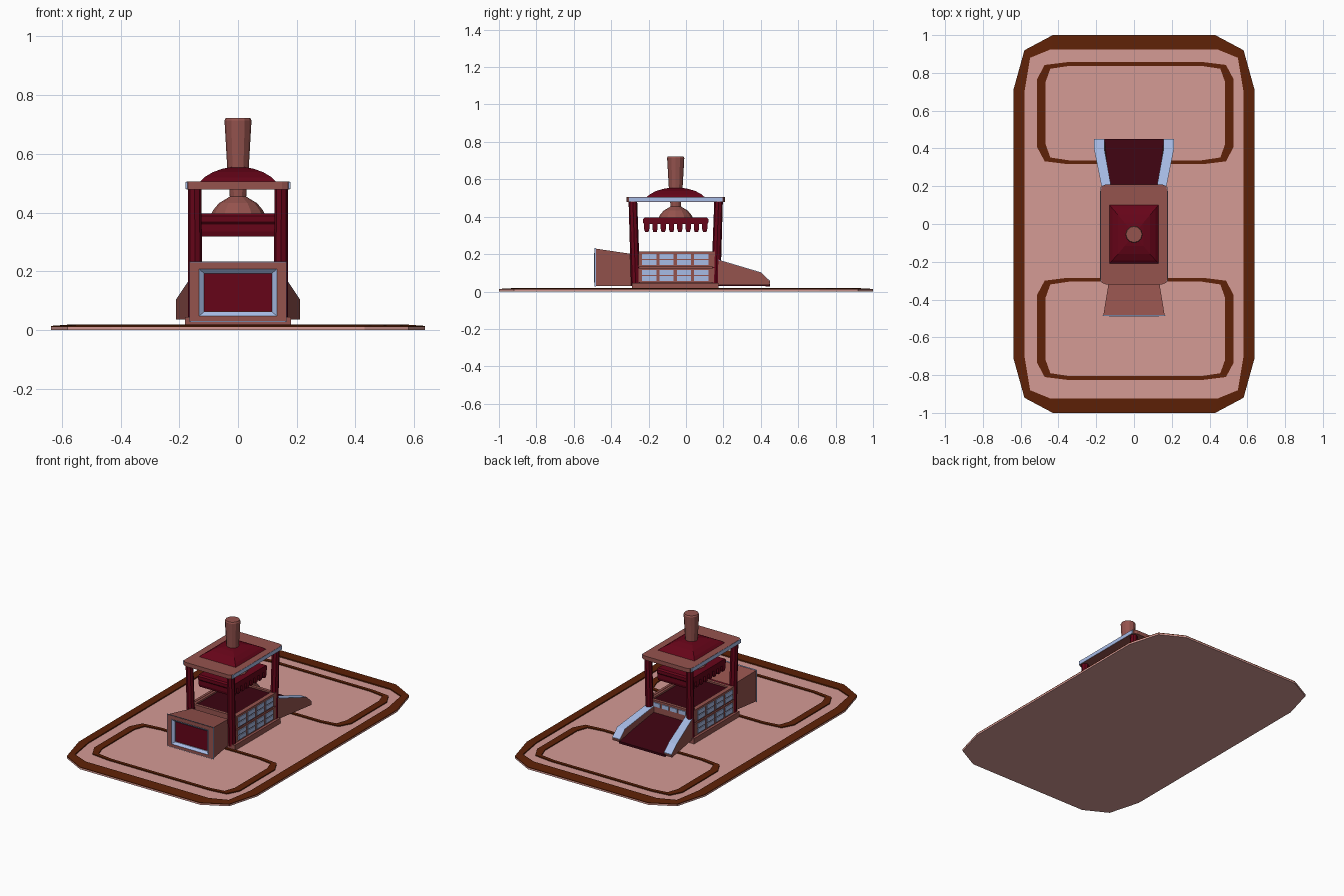
import bpy, math
from mathutils import Vector

if "Cube" in bpy.data.objects:
    bpy.data.objects.remove(bpy.data.objects["Cube"])


def material(name, rgb):
    m = bpy.data.materials.new(name)
    m.diffuse_color = (*[c ** 2.2 for c in rgb], 1)
    m.use_nodes = True
    m.node_tree.nodes["Principled BSDF"].inputs["Base Color"].default_value = m.diffuse_color
    return m


RIM = material("rim_brown", (0.37, 0.15, 0.06))
PINK = material("pink", (0.83, 0.60, 0.58))
CLAY = material("clay", (0.58, 0.33, 0.31))
RED = material("dark_red", (0.40, 0.05, 0.12))
DARK = material("dark_inside", (0.24, 0.04, 0.09))
BLUE = material("pale_blue", (0.65, 0.73, 0.90))
CY = -0.055  # centre of the machine in y


def mesh(name, verts, faces, mat):
    me = bpy.data.meshes.new(name)
    me.from_pydata(verts, [], faces)
    me.materials.append(mat)
    ob = bpy.data.objects.new(name, me)
    bpy.context.collection.objects.link(ob)
    return ob


def loft(name, rings, mat, caps=True, loop=False):
    """Skin equal-sized closed rings, capped or joined end to start."""
    n, k = len(rings[0]), len(rings)
    faces = []
    for r in range(k if loop else k - 1):
        a, b = r * n, ((r + 1) % k) * n
        faces += [(a + i, a + (i + 1) % n, b + (i + 1) % n, b + i) for i in range(n)]
    if caps and not loop:
        faces += [tuple(reversed(range(n))), tuple(range((k - 1) * n, k * n))]
    return mesh(name, [p for r in rings for p in r], faces, mat)


def rect(hx, y0, y1, z):
    return [(-hx, y0, z), (hx, y0, z), (hx, y1, z), (-hx, y1, z)]


def rect_xz(hx, y, z0, z1):
    return [(-hx, y, z0), (hx, y, z0), (hx, y, z1), (-hx, y, z1)]


def circle(x, y, z, r, n):
    return [(x + r * math.cos(2 * math.pi * i / n), y + r * math.sin(2 * math.pi * i / n), z)
            for i in range(n)]


def box(name, x, y, z, mat):
    rings = [[(x[0], y[0], h), (x[1], y[0], h), (x[1], y[1], h), (x[0], y[1], h)] for h in z]
    return loft(name, rings, mat)


def outline(quarter, z, cx=0, cy=0):
    """Mirror a quarter outline (from +x axis side up to +y side) into a full ring."""
    q = quarter
    pts = q + [(-x, y) for x, y in reversed(q)]
    pts += [(-x, -y) for x, y in q] + [(x, -y) for x, y in reversed(q)]
    return [(cx + x, cy + y, z) for x, y in pts]


# Base plate, raised rim and two inlaid loops
outer = [(0.637, 0.715), (0.58, 0.92), (0.43, 1.0)]
inner = [(0.58, 0.70), (0.55, 0.88), (0.44, 0.925)]
loft("base_plate", [outline(outer, 0.0), outline(outer, 0.01), outline(inner, 0.0105)], PINK)
loft("base_rim", [outline(outer, 0.009), outline(outer, 0.014),
                  outline(inner, 0.018), outline(inner, 0.009)], RIM, loop=True)
loop_out = [(0.52, 0.18), (0.48, 0.255), (0.36, 0.27)]
loop_in = [(0.475, 0.165), (0.45, 0.235), (0.35, 0.25)]
for side, cy in (("back", 0.587), ("front", -0.555)):
    loft(side + "_inlay", [outline(loop_out, 0.009, 0.007, cy), outline(loop_out, 0.017, 0.007, cy),
                           outline(loop_in, 0.017, 0.007, cy), outline(loop_in, 0.009, 0.007, cy)],
         RIM, loop=True)

# Foot pad and open bin
box("foot_pad", (-0.18, 0.18), (-0.29, 0.175), (0.01, 0.045), CLAY)
y0, y1 = -0.255, 0.165
loft("bin_walls", [rect(0.155, y0, y1, 0.04), rect(0.155, y0, y1, 0.213),
                   rect(0.135, y0 + 0.02, y1 - 0.02, 0.213),
                   rect(0.125, y0 + 0.03, y1 - 0.03, 0.06)], CLAY)
loft("bin_lining", [rect(0.132, y0 + 0.023, y1 - 0.023, 0.205),
                    rect(0.122, y0 + 0.033, y1 - 0.033, 0.065)], DARK)
box("bin_floor", (-0.125, 0.125), (y0 + 0.03, y1 - 0.03), (0.06, 0.066), DARK)

# Side panels with rows of pale tiles
for sx in (-1, 1):
    side = "left" if sx < 0 else "right"
    for z0, z1 in ((0.047, 0.125), (0.132, 0.215)):
        box(side + "_panel", sorted((sx * 0.15, sx * 0.166)), (y0, y1 - 0.005), (z0, z1), CLAY)
        for row in range(2):
            za = z0 + 0.009 + row * 0.033
            for col in range(4):
                ya = -0.235 + col * 0.093
                box(side + "_tile", sorted((sx * 0.16, sx * 0.171)), (ya, ya + 0.076),
                    (za, za + 0.027), BLUE)
for col in range(4):
    xa = -0.115 + col * 0.06
    box("back_tile", (xa, xa + 0.048), (0.16, 0.171), (0.175, 0.2), BLUE)

# Leaning corner posts
for sx in (-1, 1):
    for sy in (-1, 1):
        loft("corner_post", [circle(sx * 0.145, CY + sy * 0.214, 0.03, 0.025, 8),
                             circle(sx * 0.148, CY + sy * 0.229, 0.483, 0.023, 8)], RED)

# Roof slab with rounded corners, blue side trim, domed cap and chimney
slab = [(0.176, 0.235), (0.17, 0.256), (0.15, 0.264)]
loft("roof_slab", [outline(slab, z, 0, CY) for z in (0.479, 0.505)], CLAY)
for sx in (-1, 1):
    box("roof_trim", sorted((sx * 0.17, sx * 0.178)), (CY - 0.25, CY + 0.25), (0.48, 0.504), BLUE)
dome = [(0.132, 0.157, 0.503), (0.115, 0.138, 0.52), (0.085, 0.104, 0.538),
        (0.05, 0.062, 0.55), (0.02, 0.025, 0.555)]
loft("roof_cap", [rect(hx, CY - hy, CY + hy, z) for hx, hy, z in dome], RED)
loft("chimney", [circle(0, CY, z, r, 12) for r, z in
                 ((0.036, 0.54), (0.046, 0.714), (0.042, 0.722))], CLAY)

# Press head: neck and bell, plate, teeth
loft("press_bell", [circle(0, CY, z, r, 12) for r, z in
                    ((0.092, 0.393), (0.085, 0.408), (0.065, 0.432), (0.035, 0.45),
                     (0.028, 0.455), (0.03, 0.485))], CLAY)
loft("press_plate", [rect(0.125, CY - h, CY + h, z) for h, z in
                     ((0.168, 0.36), (0.174, 0.368), (0.174, 0.388), (0.165, 0.396))], RED)
for i in range(8):
    yc = CY - 0.155 + i * 0.0443
    loft("press_tooth", [rect(0.122, yc - 0.009, yc + 0.009, 0.318),
                         rect(0.125, yc - 0.014, yc + 0.014, 0.335),
                         rect(0.125, yc - 0.014, yc + 0.014, 0.365)], RED)

# Feed chute: flared shell, blue mouth frame, dark funnel inside
loft("feed_chute", [rect_xz(0.118, -0.47, 0.065, 0.195), rect_xz(0.132, -0.488, 0.048, 0.207),
                    rect_xz(0.163, -0.488, 0.03, 0.23), rect_xz(0.13, -0.285, 0.03, 0.2)],
     CLAY, caps=False)
loft("mouth_frame", [rect_xz(0.132, -0.48, 0.048, 0.207), rect_xz(0.132, -0.491, 0.048, 0.207),
                     rect_xz(0.115, -0.478, 0.062, 0.193), rect_xz(0.115, -0.47, 0.062, 0.193)],
     BLUE, loop=True)
loft("chute_edge", [rect_xz(0.162, -0.486, 0.03, 0.23), rect_xz(0.166, -0.488, 0.027, 0.233),
                    rect_xz(0.165, -0.482, 0.028, 0.232), rect_xz(0.162, -0.482, 0.03, 0.23)],
     BLUE, loop=True)
loft("chute_funnel", [rect_xz(0.117, -0.473, 0.063, 0.195), rect_xz(0.068, -0.3, 0.07, 0.145),
                      rect_xz(0.066, -0.256, 0.07, 0.142)], RED)

# Discharge ramp: sloped floor and splayed side walls with pale tops
loft("ramp_floor", [[(-0.13, 0.16, 0.03), (0.13, 0.16, 0.03), (0.13, 0.16, 0.135), (-0.13, 0.16, 0.135)],
                    [(-0.165, 0.45, 0.028), (0.165, 0.45, 0.028), (0.165, 0.45, 0.042), (-0.165, 0.45, 0.042)]],
     DARK)
profile = [(0.165, 0.035), (0.445, 0.035), (0.45, 0.053), (0.4, 0.1), (0.165, 0.17)]
for sx in (-1, 1):
    def wall(off, thick):
        return [(sx * ((0.165 if off else 0.115) + (min(y, 0.4) - 0.165) * (0.2 if off else 0.18)), y, z)
                for y, z in thick]
    loft("ramp_wall", [wall(0, profile), wall(1, profile)], CLAY)
    top = profile[2:]
    strip = top + [(y, z + 0.003) for y, z in reversed(top)]
    loft("ramp_wall_top", [wall(0, strip), wall(1, strip)], BLUE)

# Make all surfaces face outwards
import bmesh
for ob in bpy.context.collection.objects:
    bm = bmesh.new()
    bm.from_mesh(ob.data)
    bmesh.ops.recalc_face_normals(bm, faces=bm.faces)
    bm.to_mesh(ob.data)
    bm.free()
